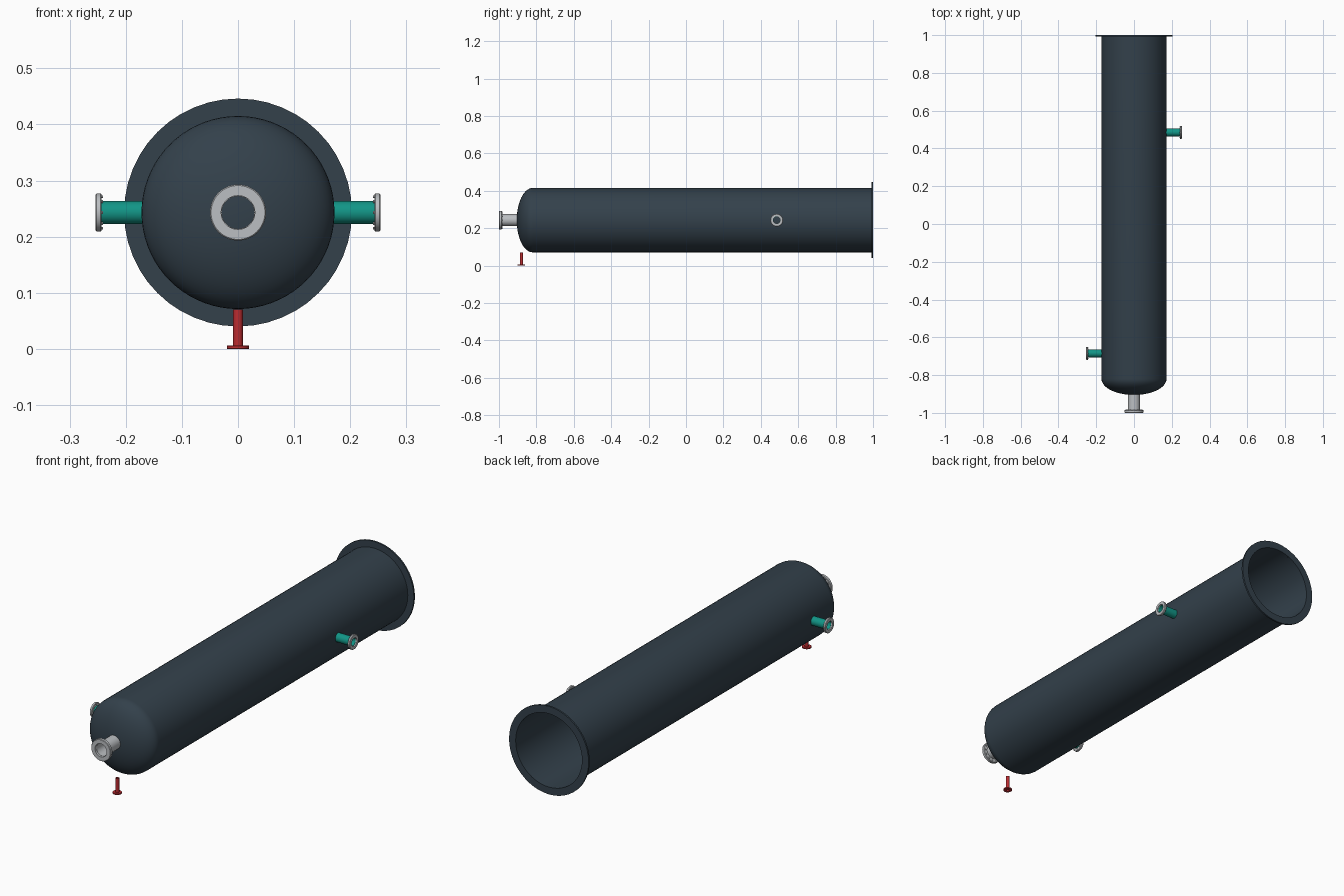
import bpy, bmesh, math
from mathutils import Vector, Matrix

cube = bpy.data.objects.get("Cube")
if cube:
    bpy.data.objects.remove(cube, do_unlink=True)


def material(name, rgb):
    m = bpy.data.materials.new(name)
    m.use_nodes = True
    m.diffuse_color = (*rgb, 1)
    m.node_tree.nodes["Principled BSDF"].inputs["Base Color"].default_value = (*rgb, 1)
    return m


slate = material("slate_blue", (0.033, 0.052, 0.07))
teal = material("teal", (0.006, 0.3, 0.24))
steel = material("light_steel", (0.5, 0.52, 0.54))
red = material("red", (0.5, 0.025, 0.03))

AXIS_Z = 0.243
SHELL_R = 0.172


def finish(name, bm, mat, smooth=True):
    bmesh.ops.recalc_face_normals(bm, faces=bm.faces)
    mesh = bpy.data.meshes.new(name)
    bm.to_mesh(mesh)
    bm.free()
    mesh.materials.append(mat)
    ob = bpy.data.objects.new(name, mesh)
    bpy.context.collection.objects.link(ob)
    if smooth:
        bpy.ops.object.select_all(action="DESELECT")
        ob.select_set(True)
        bpy.context.view_layer.objects.active = ob
        bpy.ops.object.shade_smooth_by_angle(angle=math.radians(35))
    return ob


def lathe(name, profile, origin, direction, mat, closed=True, segments=48):
    """Spin (radius, distance) points around a direction from an origin."""
    bm = bmesh.new()
    verts = [bm.verts.new((r, 0, h)) for r, h in profile]
    pairs = list(zip(verts, verts[1:] + verts[:1])) if closed else list(zip(verts, verts[1:]))
    edges = [bm.edges.new(p) for p in pairs]
    bmesh.ops.spin(bm, geom=verts + edges, axis=(0, 0, 1), cent=(0, 0, 0),
                   angle=math.tau, steps=segments, use_duplicate=False)
    bmesh.ops.remove_doubles(bm, verts=bm.verts, dist=0.00005)
    turn = Vector((0, 0, 1)).rotation_difference(Vector(direction)).to_matrix().to_4x4()
    bm.transform(Matrix.Translation(origin) @ turn)
    return finish(name, bm, mat)


def ring(name, inner, outer, start, end, origin, direction, mat, bevel=0.0):
    b = bevel
    profile = [(inner, start), (outer - b, start), (outer, start + b),
               (outer, end - b), (outer - b, end), (inner, end)]
    if not b:
        profile = [(inner, start), (outer, start), (outer, end), (inner, end)]
    return lathe(name, profile, origin, direction, mat)


def bolts(name, count, radius, size, start, end, origin, direction, mat):
    """Ring of small bolts through a flange."""
    bm = bmesh.new()
    for i in range(count):
        a = math.tau * i / count
        spot = Matrix.Translation((radius * math.cos(a), radius * math.sin(a), (start + end) / 2))
        bmesh.ops.create_cone(bm, cap_ends=True, segments=6, radius1=size, radius2=size,
                              depth=end - start, matrix=spot)
    turn = Vector((0, 0, 1)).rotation_difference(Vector(direction)).to_matrix().to_4x4()
    bm.transform(Matrix.Translation(origin) @ turn)
    return finish(name, bm, mat, False)


# Shell: domed front head running into a long open cylinder
centre = (0, 0, AXIS_Z)
dome = [(SHELL_R * math.sin(t), -0.82 - 0.085 * math.cos(t))
        for t in [math.pi / 2 * i / 14 for i in range(15)]]
inside = [(r * 0.985, h + 0.003) for r, h in reversed(dome)]
lathe("shell", dome + [(SHELL_R, 0.995), (SHELL_R * 0.985, 0.995)] + inside,
      centre, (0, 1, 0), slate, closed=False, segments=72)
ring("rear_flange", SHELL_R * 0.985, 0.203, 0.992, 1.0, centre, (0, 1, 0), slate)

# Front nozzle
front = (0, -0.89, AXIS_Z)
ring("front_nozzle_pipe", 0.029, 0.032, 0, 0.1, front, (0, -1, 0), steel)
ring("front_nozzle_flange", 0.03, 0.05, 0.095, 0.11, front, (0, -1, 0), steel, 0.002)
bolts("front_nozzle_bolts", 12, 0.042, 0.004, 0.092, 0.11, front, (0, -1, 0), steel)

# Side nozzles, one near the back on the left and one near the front on the right
for side, sx, y in (("left", 1, 0.485), ("right", -1, -0.685)):
    base = (sx * 0.166, y, AXIS_Z)
    out = (sx, 0, 0)
    ring(side + "_nozzle_pipe", 0.018, 0.0205, 0, 0.082, base, out, teal)
    ring(side + "_nozzle_flange", 0.019, 0.034, 0.077, 0.088, base, out, steel, 0.002)
    bolts(side + "_nozzle_bolts", 8, 0.028, 0.003, 0.075, 0.088, base, out, steel)

# Drain stub below the front head
drain = (0, -0.88, 0.07)
ring("drain_pipe", 0.006, 0.0085, 0, 0.066, drain, (0, 0, -1), red)
ring("drain_flange", 0.006, 0.02, 0.064, 0.07, drain, (0, 0, -1), red, 0.001)


# Baffles: perforated discs with one side cut away, facing alternate sides
def baffle(name, y, side):
    bm = bmesh.new()
    bmesh.ops.create_cone(bm, cap_ends=True, segments=72, radius1=0.17, radius2=0.17, depth=0.008)
    cut = bmesh.ops.bisect_plane(bm, geom=bm.verts[:] + bm.edges[:] + bm.faces[:],
                                 plane_co=(-0.09 * side, 0, 0), plane_no=(-side, 0, 0),
                                 clear_outer=True)
    rim = [e for e in cut["geom_cut"] if isinstance(e, bmesh.types.BMEdge)]
    bmesh.ops.holes_fill(bm, edges=[e for e in bm.edges if e.is_boundary] or rim)
    place = Matrix.Translation((0, y, AXIS_Z)) @ Matrix.Rotation(math.pi / 2, 4, "X")
    bm.transform(place)
    plate = finish(name, bm, steel, False)

    holes = bmesh.new()
    pitch = 0.026
    for row in range(-7, 8):
        for col in range(-7, 8):
            x = (col + 0.5 * (row % 2)) * pitch
            z = row * pitch * 0.866
            if math.hypot(x, z) < 0.155 and x * side > -0.075:
                bmesh.ops.create_cone(holes, cap_ends=True, segments=12, radius1=0.008,
                                      radius2=0.008, depth=0.03,
                                      matrix=Matrix.Translation((x, z, 0)))
    holes.transform(place)
    cutter = finish(name + "_hole_cutter", holes, steel, False)
    cutter.hide_render = True
    cutter.hide_set(True)
    mod = plate.modifiers.new("holes", "BOOLEAN")
    mod.operation = "DIFFERENCE"
    mod.object = cutter
    mod.solver = "EXACT"


for i, y in enumerate((0.62, 0.22, -0.18, -0.58)):
    baffle("baffle_%d" % (i + 1), y, 1 if i % 2 == 0 else -1)
